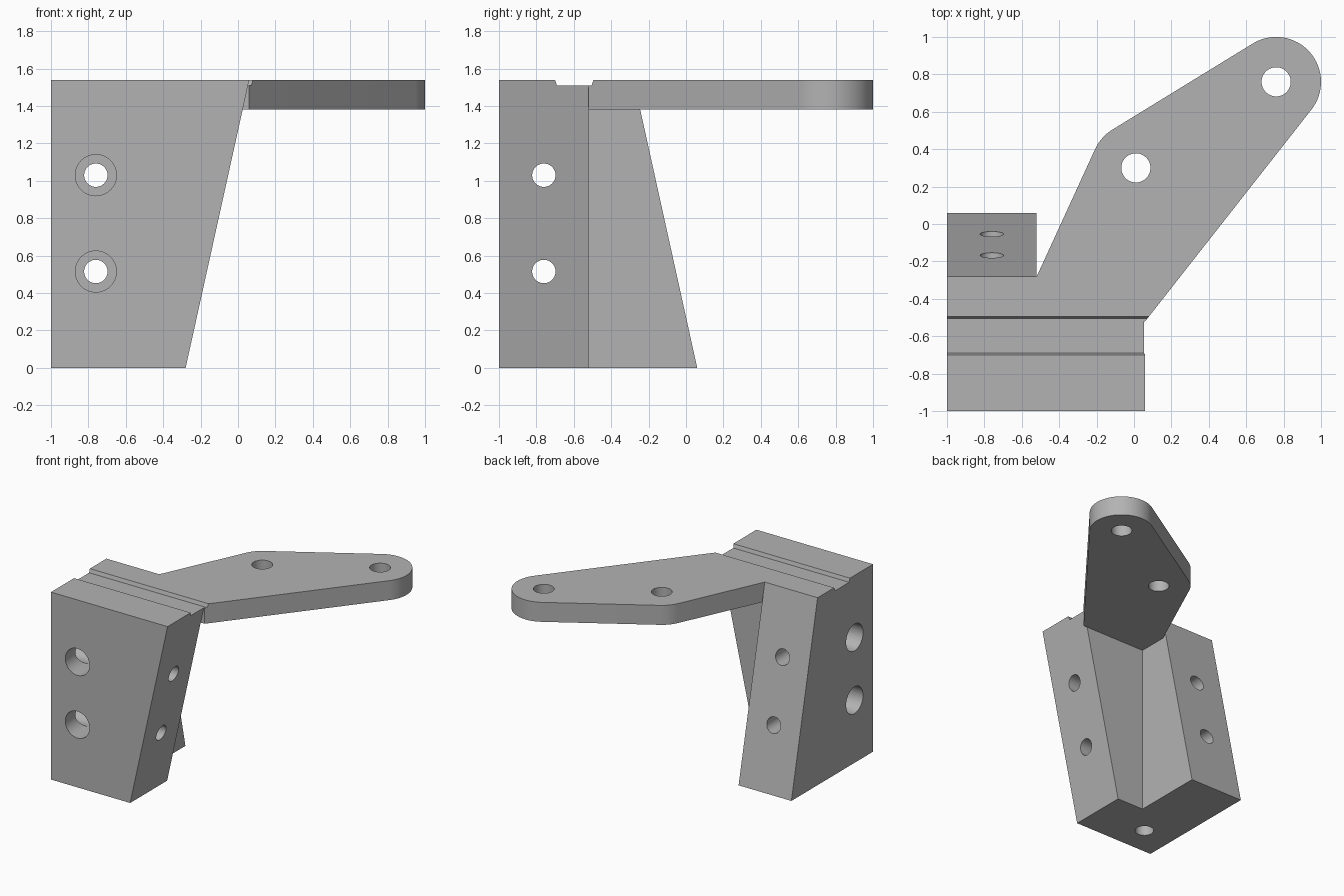
import bpy, bmesh, math
from mathutils import Vector, Matrix

if "Cube" in bpy.data.objects:
    bpy.data.objects.remove(bpy.data.objects["Cube"], do_unlink=True)

TOP, PLATE_Z = 1.54, 1.38
INNER, CORE = -0.52, -0.76          # inner wall and bolt axis of both legs
BOLT_HEIGHTS = (0.515, 1.03)
PLATE_R = 0.24                      # corner radius around the plate holes
PLATE_HOLES = (Vector((0.01, 0.30)), Vector((0.76, 0.76)))

grey = bpy.data.materials.new("light_grey_metal")
grey.use_nodes = True
grey.diffuse_color = (0.45, 0.45, 0.45, 1)
grey.node_tree.nodes["Principled BSDF"].inputs["Base Color"].default_value = (0.45, 0.45, 0.45, 1)


def finish(name, bm):
    bmesh.ops.recalc_face_normals(bm, faces=bm.faces)
    mesh = bpy.data.meshes.new(name)
    bm.to_mesh(mesh)
    bm.free()
    mesh.materials.append(grey)
    obj = bpy.data.objects.new(name, mesh)
    bpy.context.collection.objects.link(obj)
    return obj


def prism(name, profile, axis, start, end):
    """Extrude a 2D profile along one axis; the profile uses the other two in order."""
    bm = bmesh.new()
    verts = []
    for point in profile:
        co = list(point)
        co.insert(axis, start)
        verts.append(bm.verts.new(co))
    face = bm.faces.new(verts)
    moved = bmesh.ops.extrude_face_region(bm, geom=[face])["geom"]
    offset = Vector((0, 0, 0))
    offset[axis] = end - start
    bmesh.ops.translate(bm, vec=offset, verts=[v for v in moved if isinstance(v, bmesh.types.BMVert)])
    return finish(name, bm)


def drill(name, centre, axis, radius, start, end):
    """Cylinder cutter along one axis."""
    bm = bmesh.new()
    turn = (Matrix.Rotation(math.pi / 2, 4, "Y"), Matrix.Rotation(math.pi / 2, 4, "X"), Matrix())[axis]
    pos = list(centre)
    pos.insert(axis, (start + end) / 2)
    bmesh.ops.create_cone(bm, cap_ends=True, segments=48, radius1=radius, radius2=radius,
                          depth=end - start, matrix=Matrix.Translation(pos) @ turn)
    return finish(name, bm)


def combine(target, tool, operation):
    tool.hide_render = True
    mod = target.modifiers.new(tool.name, "BOOLEAN")
    mod.operation, mod.solver, mod.object = operation, "EXACT", tool
    bpy.context.view_layer.objects.active = target
    bpy.ops.object.modifier_apply(modifier=mod.name)
    bpy.data.objects.remove(tool, do_unlink=True)


def arc(centre, a0, a1, steps):
    return [centre + PLATE_R * Vector((math.cos(a), math.sin(a)))
            for a in (a0 + (a1 - a0) * i / steps for i in range(steps + 1))]


def tangent_angle(point, centre, side):
    d = point - centre
    return math.atan2(d.y, d.x) + side * math.acos(PLATE_R / d.length)


# Two tapered legs forming an L
taper = [(-1, 0), (-0.28, 0), (0.06, TOP), (-1, TOP)]
bracket = prism("angle_bracket", taper, 1, -1, INNER)
side_taper = [(-1, 0), (0.06, 0), (-0.28, TOP), (-1, TOP)]
combine(bracket, prism("side_leg", side_taper, 0, -1, INNER), "UNION")

# Arm plate wrapped around its two holes
near, far = PLATE_HOLES
back, front = Vector((INNER, -0.28)), Vector((0.06, INNER))
span = far - near
across = math.atan2(span.y, span.x) + math.pi / 2
start = tangent_angle(back, near, -1) % math.tau
outline = [Vector((-0.6, INNER)), Vector((-0.6, -0.28)), back]
outline += arc(near, start, across, 8)
outline += arc(far, across, tangent_angle(front, far, 1), 32)
outline.append(front)
combine(bracket, prism("arm_plate", outline, 2, PLATE_Z, TOP), "UNION")

# Shallow groove across the top
groove = [(-0.69, 1.51), (-0.505, 1.51), (-0.485, 1.57), (-0.71, 1.57)]
combine(bracket, prism("groove", groove, 0, -1.2, 0.5), "DIFFERENCE")

# Plate holes and blind hole underneath
for hole in PLATE_HOLES:
    combine(bracket, drill("plate_hole", hole, 2, 0.078, 1.2, 1.7), "DIFFERENCE")
combine(bracket, drill("bottom_hole", (-0.74, CORE), 2, 0.07, -0.1, 0.3), "DIFFERENCE")

# Counterbored bolt holes through both legs
for z in BOLT_HEIGHTS:
    for axis in (0, 1):
        combine(bracket, drill("counterbore", (CORE, z), axis, 0.11, -1.1, -0.6), "DIFFERENCE")
        combine(bracket, drill("bolt_hole", (CORE, z), axis, 0.0625, -1.1, 0.5), "DIFFERENCE")

bpy.ops.object.select_all(action="DESELECT")
bracket.select_set(True)
bpy.context.view_layer.objects.active = bracket
bpy.ops.object.shade_smooth_by_angle(angle=math.radians(20))
